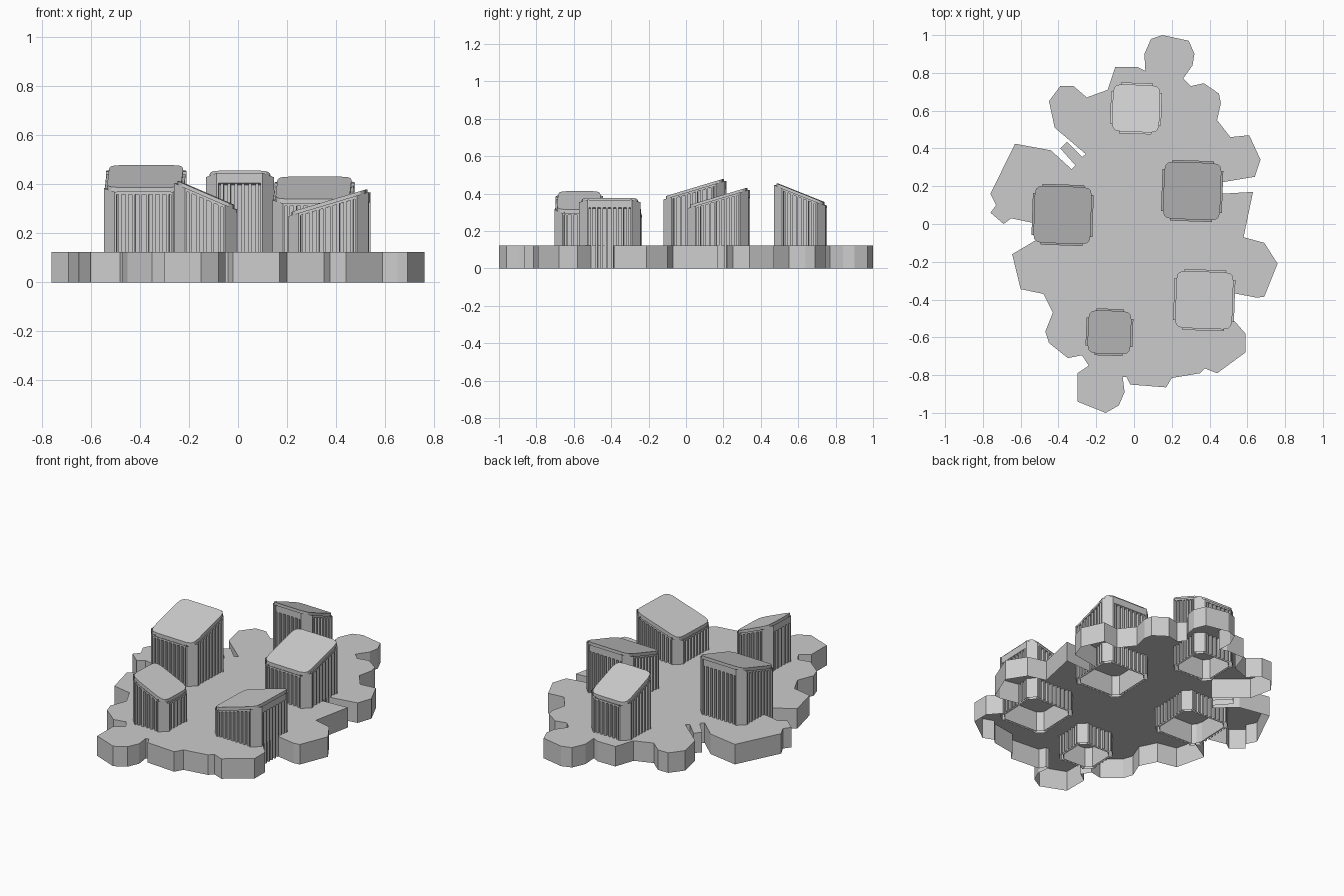
import bpy, bmesh, math

if "Cube" in bpy.data.objects:
    bpy.data.objects.remove(bpy.data.objects["Cube"])

# Irregular lobed outline of the ground slab (plan view)
OUTLINE = [
    (.09, .98), (.15, 1.0), (.29, .97), (.32, .90), (.31, .84), (.26, .77), (.30, .73),
    (.37, .745), (.45, .69), (.46, .64), (.44, .55), (.51, .46), (.61, .47), (.67, .34),
    (.64, .25), (.46, .22), (.46, .16), (.63, .17), (.58, -.07), (.69, -.10), (.76, -.21),
    (.69, -.385), (.65, -.39), (.52, -.365), (.52, -.50), (.59, -.58), (.59, -.68),
    (.44, -.79), (.375, -.765), (.35, -.79), (.20, -.815), (.17, -.865), (-.02, -.85),
    (-.04, -.81), (-.06, -.81), (-.05, -.89), (-.08, -.96), (-.15, -1.0), (-.30, -.94),
    (-.30, -.79), (-.24, -.75), (-.275, -.695), (-.35, -.71), (-.45, -.63), (-.47, -.57),
    (-.43, -.47), (-.48, -.37), (-.60, -.345), (-.645, -.16), (-.51, -.08), (-.53, .005),
    (-.65, .03), (-.69, .0), (-.76, .06), (-.73, .10), (-.76, .16), (-.63, .425),
    (-.44, .39), (-.33, .29), (-.31, .31), (-.39, .40), (-.355, .435), (-.275, .355),
    (-.255, .37), (-.42, .51), (-.45, .65), (-.39, .73), (-.32, .73), (-.25, .67),
    (-.14, .71), (-.10, .83), (.02, .83), (.06, .81), (.055, .90)]


def prism(bm, pts, z0, z1, closed=True, top=False, bottom=False):
    """Vertical walls over plan points; z0 and z1 are functions of x, y."""
    lo = [bm.verts.new((x, y, z0(x, y))) for x, y in pts]
    hi = [bm.verts.new((x, y, z1(x, y))) for x, y in pts]
    n = len(pts)
    for i in range(n if closed else n - 1):
        j = (i + 1) % n
        bm.faces.new((lo[i], lo[j], hi[j], hi[i]))
    if top:
        bm.faces.new(hi)
    if bottom:
        bm.faces.new(lo[::-1])


def finish(bm, name, loc=(0, 0, 0), rot=0):
    me = bpy.data.meshes.new(name)
    bm.to_mesh(me)
    bm.free()
    ob = bpy.data.objects.new(name, me)
    ob.location = loc
    ob.rotation_euler.z = math.radians(rot)
    bpy.context.collection.objects.link(ob)


def ground(x, y):
    return 0.0


def turn(pts, k):
    """Rotate plan points by k quarter turns."""
    for _ in range(k):
        pts = [(-y, x) for x, y in pts]
    return pts


def tower(name, cx, cy, h, zc, sx, sy):
    """h: half width of roof, zc: roof height at centre, sx/sy: roof slope."""
    def plane(drop):
        return lambda x, y: zc + sx * x + sy * y - drop

    out, inn, c = h + .013, h - .010, .045
    loc = (cx, cy, 0)

    # Sloping roof slab with rounded corners
    bm = bmesh.new()
    corner = [(h, h - .045), (h - .006, h - .018), (h - .018, h - .006), (h - .045, h)]
    prism(bm, [p for k in range(4) for p in turn(corner, k)],
          plane(.022), plane(0), top=True, bottom=True)
    finish(bm, name + "_roof", loc, -2)

    # Recessed walls and chamfered corner columns
    bm = bmesh.new()
    prism(bm, turn([(inn, inn - .03), (inn - .03, inn)], 0) +
          turn([(inn, inn - .03), (inn - .03, inn)], 1) +
          turn([(inn, inn - .03), (inn - .03, inn)], 2) +
          turn([(inn, inn - .03), (inn - .03, inn)], 3), ground, plane(.02))
    e = out - c - .008
    col = [(inn, e), (out, e), (out, out - c), (out - c, out), (e, out), (e, inn)]
    for k in range(4):
        prism(bm, turn(col, k), ground, plane(.014), closed=False)
    finish(bm, name + "_walls", loc, -2)

    # Vertical fins, with a deeper header band on the high side
    bm = bmesh.new()
    n = round(2 * e / .027)
    step = 2 * e / n
    for k in range(4):
        dx, dy = turn([(1, 0)], k)[0]
        band = .055 if dx * sx + dy * sy > .01 else .026
        for i in range(n):
            t = -e + (i + .5) * step
            fin = [(inn, t - .006), (h + .008, t - .006), (h + .008, t + .006), (inn, t + .006)]
            prism(bm, turn(fin, k), ground, plane(band), closed=False)
        head = [(inn, -e), (out - .003, -e), (out - .003, e), (inn, e)]
        prism(bm, turn(head, k), plane(band), plane(.014), bottom=True)
    finish(bm, name + "_fins", loc, -2)


# Ground slab: top plate and side walls, open underneath
bm = bmesh.new()
prism(bm, OUTLINE[::-1], ground, lambda x, y: .123, top=True)
finish(bm, "ground_slab")

# Five ribbed towers with slanted roofs
tower("left_tower", -.378, .048, .151, .432, 0, .30)
tower("front_tower", -.130, -.573, .114, .364, -.43, 0)
tower("right_tower", .372, -.403, .151, .332, .30, 0)
tower("back_tower", .011, .612, .125, .405, 0, -.40)
tower("centre_tower", .308, .175, .151, .385, 0, .30)
